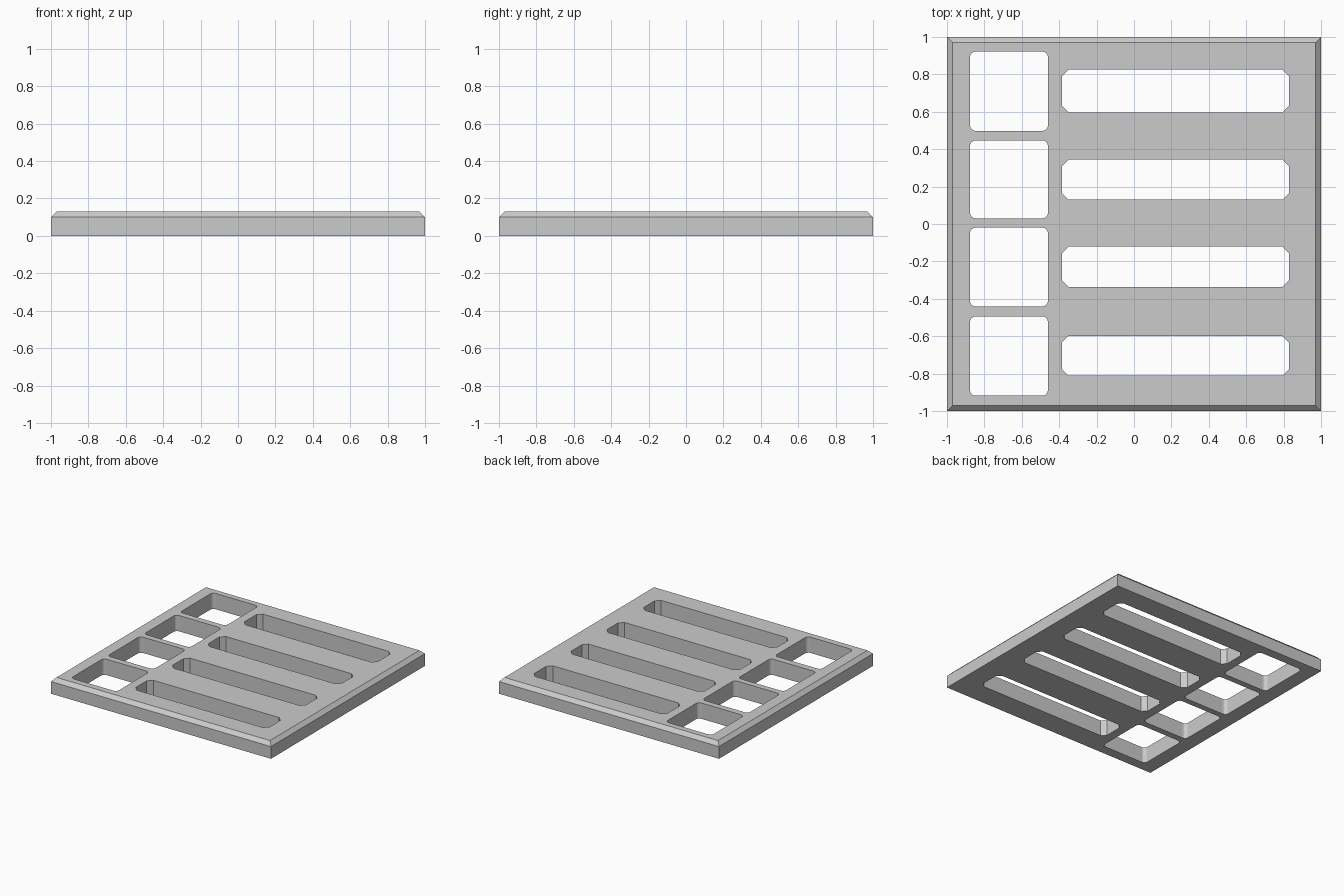
import bpy, bmesh
from math import pi, sin, cos

if "Cube" in bpy.data.objects:
    bpy.data.objects.remove(bpy.data.objects["Cube"])

HEIGHT, CHAMFER = 0.13, 0.03

def add_object(name, bm):
    bmesh.ops.recalc_face_normals(bm, faces=bm.faces)
    mesh = bpy.data.meshes.new(name)
    bm.to_mesh(mesh)
    bm.free()
    ob = bpy.data.objects.new(name, mesh)
    bpy.context.collection.objects.link(ob)
    return ob

def add_prism(bm, x0, x1, y0, y1, r, steps):
    """Upright cutter with cut (steps=1) or rounded corners."""
    corners = [(x1 - r, y1 - r), (x0 + r, y1 - r), (x0 + r, y0 + r), (x1 - r, y0 + r)]
    verts = []
    for q, (cx, cy) in enumerate(corners):
        for i in range(steps + 1):
            a = (q + i / steps) * pi / 2
            verts.append(bm.verts.new((cx + r * cos(a), cy + r * sin(a), -0.1)))
    face = bm.faces.new(verts)
    top = bmesh.ops.extrude_face_region(bm, geom=[face])["geom"]
    bmesh.ops.translate(bm, vec=(0, 0, 0.4),
                        verts=[g for g in top if isinstance(g, bmesh.types.BMVert)])

# Square plate with chamfered top rim
bm = bmesh.new()
bmesh.ops.create_cube(bm, size=1)
for v in bm.verts:
    v.co = (v.co.x * 2, v.co.y * 2, (v.co.z + 0.5) * HEIGHT)
rim = [e for e in bm.edges if all(v.co.z > 0.1 for v in e.verts)]
bmesh.ops.bevel(bm, geom=rim, offset=CHAMFER, segments=1, affect='EDGES')
plate = add_object("plate", bm)

# Openings: a column of rounded squares and a column of long slots
bm = bmesh.new()
for y0, y1 in [(0.498, 0.922), (0.03, 0.447), (-0.441, -0.019), (-0.918, -0.494)]:
    add_prism(bm, -0.877, -0.46, y0, y1, 0.03, 4)
for y0, y1 in [(0.596, 0.825), (0.13, 0.344), (-0.336, -0.121), (-0.811, -0.598)]:
    add_prism(bm, -0.386, 0.829, y0, y1, 0.036, 1)
cutter = add_object("openings_cutter", bm)

# Cut the openings through the plate
mod = plate.modifiers.new("openings", 'BOOLEAN')
mod.operation = 'DIFFERENCE'
mod.solver = 'EXACT'
mod.object = cutter
bpy.context.view_layer.objects.active = plate
plate.select_set(True)
bpy.ops.object.modifier_apply(modifier=mod.name)
bpy.data.objects.remove(cutter)
